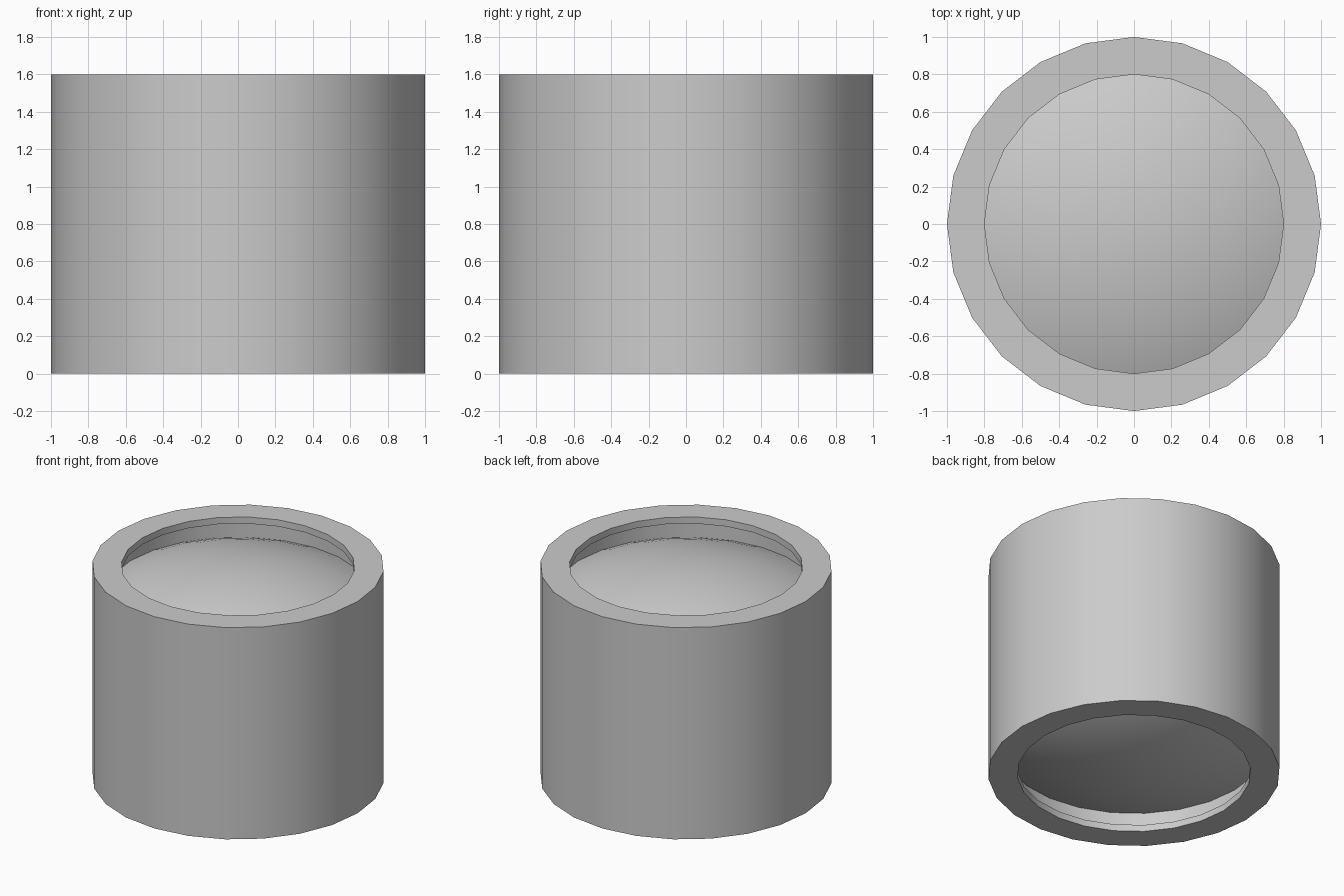
import bpy, bmesh, math

if "Cube" in bpy.data.objects:
    bpy.data.objects.remove(bpy.data.objects["Cube"])

SIDES = 24
HEIGHT = 1.6


def revolve(name, profile, closed):
    """Spin a (radius, z) profile about z; radius 0 becomes a pole."""
    bm = bmesh.new()
    rings = []
    for r, z in profile:
        if r < 1e-6:
            rings.append([bm.verts.new((0, 0, z))] * SIDES)
        else:
            rings.append([bm.verts.new((r * math.cos(2 * math.pi * i / SIDES),
                                        r * math.sin(2 * math.pi * i / SIDES), z))
                          for i in range(SIDES)])
    pairs = list(zip(rings, rings[1:]))
    if closed:
        pairs.append((rings[-1], rings[0]))
    for a, b in pairs:
        for i in range(SIDES):
            j = (i + 1) % SIDES
            bm.faces.new(list(dict.fromkeys((a[i], a[j], b[j], b[i]))))
    bmesh.ops.recalc_face_normals(bm, faces=bm.faces)
    mesh = bpy.data.meshes.new(name)
    bm.to_mesh(mesh)
    bm.free()
    obj = bpy.data.objects.new(name, mesh)
    bpy.context.collection.objects.link(obj)
    bpy.ops.object.select_all(action='DESELECT')
    obj.select_set(True)
    bpy.context.view_layer.objects.active = obj
    bpy.ops.object.shade_smooth_by_angle(angle=math.radians(30))
    return obj


# outer tube with a thin retaining lip at each end
LIP, BORE = 0.05, 0.9
revolve("tube", [(1, 0), (1, HEIGHT), (0.8, HEIGHT), (0.8, HEIGHT - LIP),
                 (BORE, HEIGHT - LIP), (BORE, LIP), (0.8, LIP), (0.8, 0)], True)

# domed core filling the bore, a shallow spherical cap at each end
SAG, STEPS = 0.2, 8
radius = (BORE ** 2 + SAG ** 2) / (2 * SAG)
edge_angle = math.asin(BORE / radius)
cap = []
for k in range(STEPS + 1):
    t = edge_angle * k / STEPS
    cap.append((radius * math.sin(t), radius * (1 - math.cos(t))))
bottom = cap
top = [(r, HEIGHT - z) for r, z in reversed(cap)]
revolve("domed_core", bottom + top, False)
